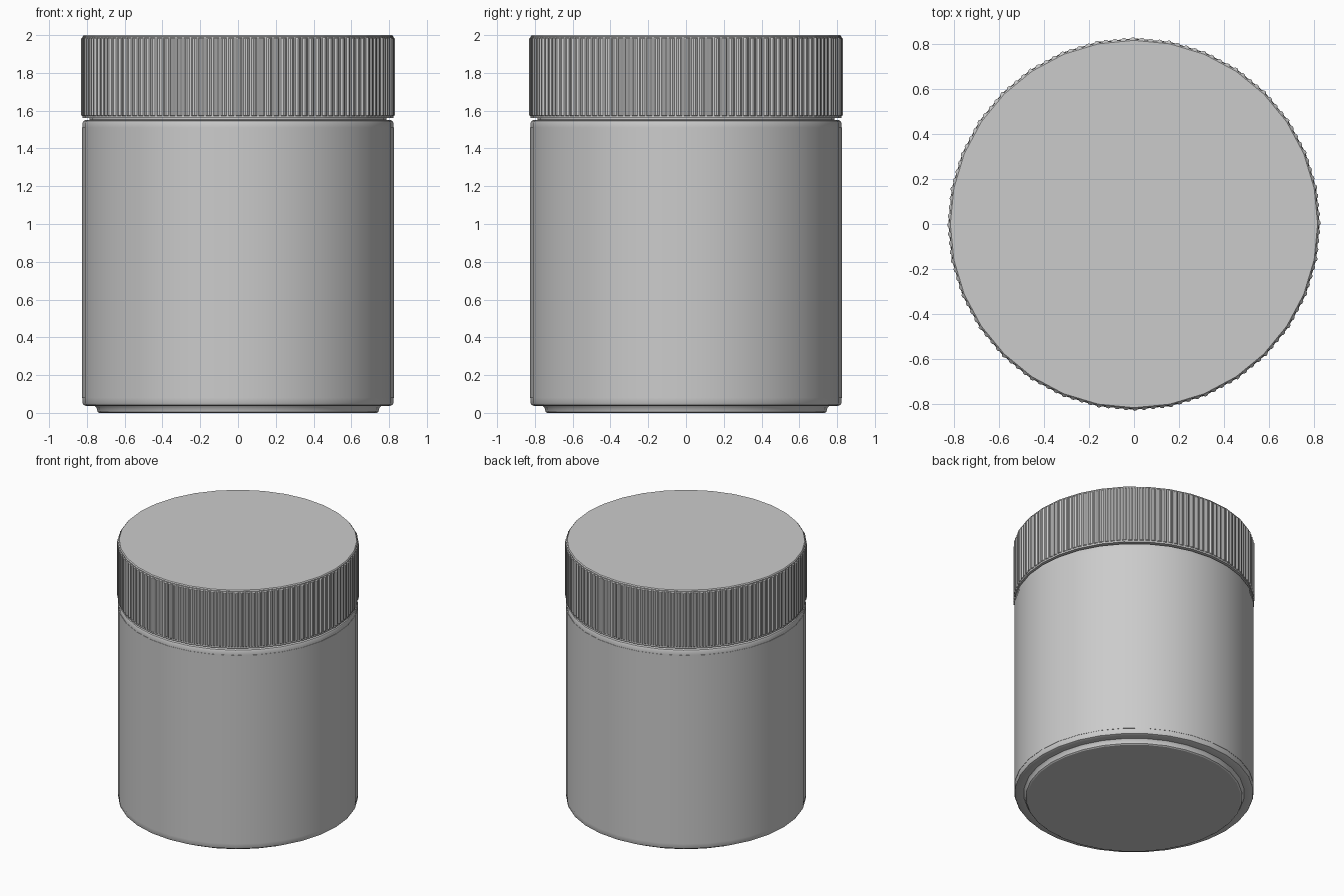
import bpy, bmesh
from math import sin, cos, pi

if "Cube" in bpy.data.objects:
    bpy.data.objects.remove(bpy.data.objects["Cube"])

SIDES = 32


def ring(bm, radius, z, per_side=1, depth=0.0):
    """Ring following a 32-gon; depth adds alternating outward ribs."""
    corners = [(radius * cos(2 * pi * i / SIDES), radius * sin(2 * pi * i / SIDES))
               for i in range(SIDES)]
    verts = []
    for i, (x0, y0) in enumerate(corners):
        x1, y1 = corners[(i + 1) % SIDES]
        for k in range(per_side):
            t = k / per_side
            s = 1 + (depth / radius if k % 4 < 2 else 0)
            verts.append(bm.verts.new(((x0 + (x1 - x0) * t) * s,
                                       (y0 + (y1 - y0) * t) * s, z)))
    return verts


def lathe(name, profile, per_side=1, caps=True):
    """Skin rings given as (radius, height, rib depth)."""
    bm = bmesh.new()
    rings = [ring(bm, r, z, per_side, d) for r, z, d in profile]
    n = len(rings[0])
    for a, b in zip(rings, rings[1:]):
        for i in range(n):
            j = (i + 1) % n
            bm.faces.new((a[i], a[j], b[j], b[i]))
    if caps:
        bm.faces.new(rings[0][::-1])
        bm.faces.new(rings[-1])
    mesh = bpy.data.meshes.new(name)
    bm.to_mesh(mesh)
    bm.free()
    obj = bpy.data.objects.new(name, mesh)
    bpy.context.collection.objects.link(obj)
    bpy.ops.object.select_all(action='DESELECT')
    obj.select_set(True)
    bpy.context.view_layer.objects.active = obj
    bpy.ops.object.shade_smooth_by_angle(angle=pi / 6)
    return obj


# Jar body with stepped foot, rounded shoulders and short neck
lathe("jar_body", [(r, z, 0) for r, z in [
    (0.735, 0.0), (0.744, 0.006), (0.748, 0.025), (0.758, 0.037),
    (0.805, 0.037), (0.818, 0.042), (0.823, 0.052), (0.823, 0.08),
    (0.823, 1.51), (0.823, 1.535), (0.818, 1.546), (0.805, 1.551),
    (0.785, 1.552), (0.785, 1.57)]])

# Thin label sleeve wrapped round the body
lathe("label", [(0.823, 0.08, 0), (0.825, 0.08, 0),
                (0.825, 1.51, 0), (0.823, 1.51, 0)], caps=False)

# Screw lid with four fine grip ribs on each side of the 32-gon
lathe("lid", [(0.80, 1.56, 0), (0.822, 1.56, 0), (0.822, 1.572, 0),
              (0.822, 1.575, 0.008), (0.822, 1.982, 0.008),
              (0.822, 1.988, 0), (0.822, 1.993, 0), (0.816, 2.0, 0)],
      per_side=16)
